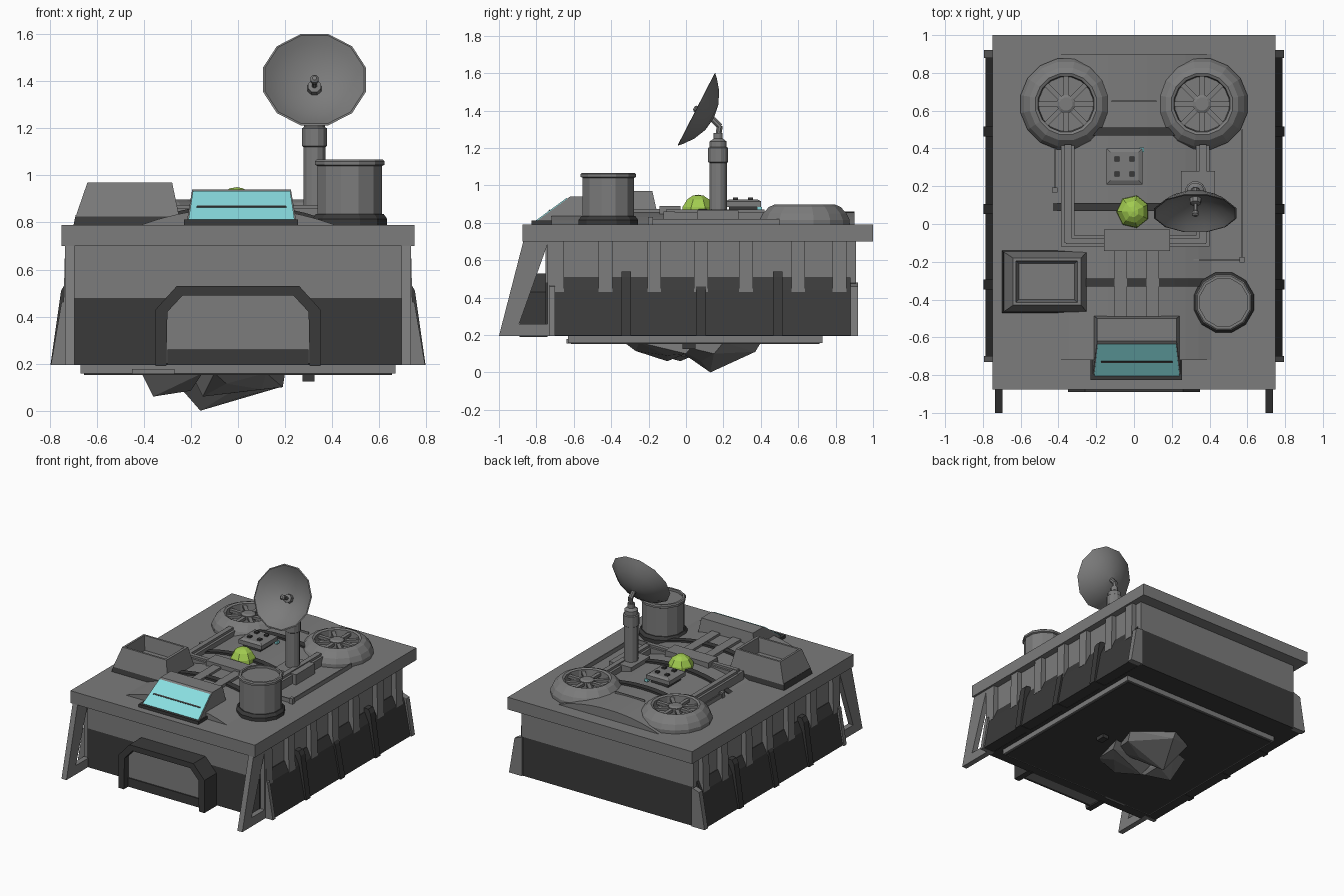
import bpy, bmesh, math
from mathutils import Vector


def material(name, rgb):
    m = bpy.data.materials.new(name)
    m.diffuse_color = (*rgb, 1)
    return m


GREY = material("hull grey", (0.2, 0.2, 0.2))
DARK = material("dark grey", (0.042, 0.042, 0.042))
CYAN = material("cyan glass", (0.25, 0.73, 0.75))
LIME = material("lime green", (0.36, 0.6, 0.08))


def finish(bm, name, mat):
    bmesh.ops.remove_doubles(bm, verts=bm.verts, dist=1e-5)
    bmesh.ops.recalc_face_normals(bm, faces=bm.faces)
    me = bpy.data.meshes.new(name)
    bm.to_mesh(me)
    bm.free()
    me.materials.append(mat)
    ob = bpy.data.objects.new(name, me)
    bpy.context.collection.objects.link(ob)
    return ob


def loft(name, rings, mat):
    """Skin between rings of equal point count, capping both ends."""
    bm = bmesh.new()
    vs = [[bm.verts.new(p) for p in r] for r in rings]
    n = len(vs[0])
    for a, b in zip(vs, vs[1:]):
        for i in range(n):
            bm.faces.new((a[i], a[(i + 1) % n], b[(i + 1) % n], b[i]))
    bm.faces.new(vs[0])
    bm.faces.new(vs[-1])
    return finish(bm, name, mat)


def rect(x0, x1, y0, y1, z):
    return [(x0, y0, z), (x1, y0, z), (x1, y1, z), (x0, y1, z)]


def box(name, x0, x1, y0, y1, z0, z1, mat=GREY):
    return loft(name, [rect(x0, x1, y0, y1, z0), rect(x0, x1, y0, y1, z1)], mat)


def prism_y(name, pts, y0, y1, mat):
    return loft(name, [[(x, y, z) for x, z in pts] for y in (y0, y1)], mat)


def prism_x(name, pts, x0, x1, mat):
    return loft(name, [[(x, y, z) for y, z in pts] for x in (x0, x1)], mat)


def lathe(name, origin, profile, n, mat, axis=(0, 0, 1), phase=0.5):
    """Turn (radius, height) pairs around an axis."""
    rot = Vector((0, 0, 1)).rotation_difference(Vector(axis))
    rings = []
    for r, h in profile:
        r = max(r, 0.0005)
        angles = [2 * math.pi * (i + phase) / n for i in range(n)]
        rings.append([Vector(origin) + rot @ Vector((r * math.cos(a), r * math.sin(a), h)) for a in angles])
    return loft(name, rings, mat)


# Main hull and roof slab
box("lower_hull", -0.7, 0.7, -0.75, 0.91, 0.195, 0.48, DARK)
box("upper_hull", -0.7, 0.7, -0.75, 0.91, 0.48, 0.7)
box("roof_slab", -0.75, 0.75, -0.875, 1.0, 0.7, 0.79)
box("belly_plate", -0.67, 0.67, -0.63, 0.73, 0.157, 0.195)
box("belly_underside", -0.655, 0.655, -0.615, 0.715, 0.152, 0.157, DARK)

# Sloped side skirts, ribs, pilasters and front struts
for s in (-1, 1):
    def sx(pts):
        return [(x * s, z) for x, z in pts]
    prism_y("side_skirt", sx([(0.69, 0.197), (0.785, 0.197), (0.738, 0.44), (0.705, 0.51), (0.69, 0.51)]), -0.7, 0.88, DARK)
    for y0, y1 in ((-0.73, -0.7), (0.88, 0.92)):
        prism_y("skirt_end", sx([(0.69, 0.195), (0.795, 0.195), (0.75, 0.46), (0.69, 0.48)]), y0, y1, GREY)
    for y, top in ((-0.32, 0.54), (0.08, 0.47), (0.49, 0.54)):
        prism_y("skirt_rib", sx([(0.69, 0.195), (0.797, 0.195), (0.752, top - 0.03), (0.735, top), (0.69, top)]), y - 0.026, y + 0.026, DARK)
    for y in (-0.69, -0.43, -0.17, 0.08, 0.32, 0.6, 0.82):
        prism_y("pilaster", sx([(0.69, 0.43), (0.742, 0.43), (0.735, 0.7), (0.69, 0.7)]), y - 0.037, y + 0.037, GREY)
    xa, xb = 0.695 * s, 0.735 * s
    prism_x("strut_slope", [(-1, 0.195), (-0.87, 0.7), (-0.735, 0.7), (-0.915, 0.195)], xa, xb, GREY)
    prism_x("strut_foot", [(-0.98, 0.195), (-0.7, 0.195), (-0.7, 0.26), (-0.97, 0.26)], xa, xb, GREY)
    box("strut_post", min(xa, xb), max(xa, xb), -0.74, -0.7, 0.195, 0.7)

# Front door in an arched surround
arch = [(-0.35, 0.19), (-0.35, 0.43), (-0.26, 0.53), (0.26, 0.53), (0.35, 0.43), (0.35, 0.19),
        (0.305, 0.19), (0.3, 0.42), (0.235, 0.49), (-0.235, 0.49), (-0.3, 0.42), (-0.305, 0.19)]
prism_y("door_surround", arch, -0.89, -0.74, DARK)
prism_y("door", [(-0.305, 0.2), (-0.3, 0.42), (-0.235, 0.49), (0.235, 0.49), (0.3, 0.42), (0.305, 0.2)], -0.84, -0.74, GREY)
box("door_sill", -0.3, 0.3, -0.848, -0.84, 0.195, 0.26, DARK)


# Low vaulted roof with dark ribs
def vault(h, w):
    xs = [w * (i / 6 - 1) for i in range(13)]
    return [(x, 0.79 + h * (1 - abs(x / w) ** 2.2)) for x in xs]


prism_y("roof_vault", vault(0.07, 0.41), -0.72, 0.9, GREY)
for y in (-0.31, 0.09, 0.49):
    prism_y("vault_rib", vault(0.085, 0.43), y - 0.022, y + 0.022, DARK)

# Fans with eight spokes
for x in (-0.36, 0.36):
    c = (x, 0.635, 0)
    lathe("fan_housing", c, [(0.245, 0.79), (0.245, 0.815), (0.228, 0.85), (0.195, 0.885), (0.165, 0.897),
                             (0.15, 0.89), (0.145, 0.84), (0, 0.84)], 16, GREY)
    lathe("fan_hub", c, [(0.05, 0.83), (0.05, 0.885), (0.035, 0.893)], 12, GREY)
    for i in range(4):
        ob = box("fan_spokes", -0.155, 0.155, -0.013, 0.013, 0.86, 0.88)
        ob.location = c
        ob.rotation_euler.z = i * math.pi / 4 

# Storage tank
lathe("tank_base", (0.475, -0.415, 0), [(0.165, 0.79), (0.165, 0.815), (0.15, 0.835)], 12, DARK)
lathe("tank", (0.475, -0.415, 0), [(0.143, 0.8), (0.143, 1.04), (0.153, 1.045), (0.153, 1.06), (0.145, 1.067),
                                  (0.13, 1.067), (0.13, 1.05)], 12, GREY)

# Open hopper
loft("hopper_base", [rect(-0.7, -0.24, -0.472, -0.14, 0.785), rect(-0.69, -0.25, -0.46, -0.15, 0.832)], DARK)
loft("hopper", [rect(-0.69, -0.25, -0.465, -0.148, 0.825), rect(-0.64, -0.28, -0.43, -0.18, 0.97),
                rect(-0.625, -0.3, -0.415, -0.195, 0.97), rect(-0.61, -0.315, -0.4, -0.21, 0.87)], GREY)

# Cockpit with slanted window
box("cockpit_tray", -0.23, 0.255, -0.825, -0.72, 0.785, 0.812, DARK)
loft("cockpit", [rect(-0.22, 0.25, -0.825, -0.48, 0.79), rect(-0.195, 0.225, -0.62, -0.5, 0.94)], GREY)


def glass_strip(name, t0, t1, w, lift, mat):
    rings = []
    for d in (-0.004, lift):
        ring = []
        for t, s in ((t0, -1), (t0, 1), (t1, 1), (t1, -1)):
            ring.append((0.015 + s * w * (1 - 0.1 * t), -0.825 + 0.205 * t - 0.59 * d, 0.79 + 0.15 * t + 0.81 * d))
        rings.append(ring)
    loft(name, rings, mat)


glass_strip("window", 0.04, 0.93, 0.228, 0.005, CYAN)
glass_strip("window_slit", 0.46, 0.5, 0.2, 0.008, DARK)

# Roof ducts and central junction
for x in (-0.35, 0.365):
    box("side_duct", x - 0.036, x + 0.036, -0.12, 0.42, 0.79, 0.855)
    box("side_duct_top", x - 0.018, x + 0.018, -0.1, 0.42, 0.855, 0.872)
box("cross_duct", -0.386, 0.4, -0.12, -0.06, 0.79, 0.86)
box("cross_duct_top", -0.36, 0.38, -0.105, -0.075, 0.86, 0.875)
for x in (-0.07, 0.1):
    box("front_duct", x - 0.033, x + 0.033, -0.49, -0.14, 0.79, 0.875)
box("junction", -0.16, 0.19, -0.142, -0.03, 0.8, 0.89)

# Thin cables with end clips
for x0, x1, y0, y1 in ((0.568, 0.576, -0.19, 0.5), (0.16, 0.576, -0.194, -0.186), (-0.24, -0.08, -0.194, -0.186),
                       (-0.424, -0.416, 0.18, 0.45), (-0.12, 0.12, 0.646, 0.654)):
    box("cable", x0, x1, y0, y1, 0.785, 0.87 if y0 > 0.6 else 0.82)
for x, y in ((0.572, -0.19), (0.16, -0.19), (-0.24, -0.19), (-0.42, 0.18)):
    box("cable_clip", x - 0.014, x + 0.014, y - 0.014, y + 0.014, 0.785, 0.83)

# Control box and crystal
box("control_stem", -0.12, 0.02, 0.23, 0.38, 0.84, 0.9, DARK)
loft("control_box", [rect(-0.145, 0.045, 0.21, 0.4, 0.885), rect(-0.145, 0.045, 0.21, 0.4, 0.915),
                     rect(-0.125, 0.025, 0.23, 0.38, 0.925)], GREY)
for x in (-0.09, -0.01):
    for y in (0.265, 0.345):
        box("control_bolt", x - 0.013, x + 0.013, y - 0.013, y + 0.013, 0.92, 0.936, DARK)
box("control_lamp", 0.03, 0.052, 0.38, 0.405, 0.865, 0.885, CYAN)
lathe("crystal", (-0.005, 0.065, 0), [(0.09, 0.84), (0.085, 0.885), (0.06, 0.925), (0.03, 0.945), (0, 0.95)], 7, LIME)

# Mast, arm and dish
box("mast_plinth", 0.25, 0.43, 0.06, 0.28, 0.79, 0.865)
lathe("mast", (0.325, 0.172, 0), [(0.048, 0.8), (0.048, 1.12), (0.055, 1.125), (0.055, 1.2), (0.047, 1.205),
                                  (0.047, 1.235), (0.025, 1.25), (0.025, 1.28)], 12, GREY)
lathe("dish_arm_lower", (0.325, 0.172, 1.26), [(0.017, 0), (0.017, 0.06)], 8, GREY, (0, 0.15, 1))
lathe("dish_arm_upper", (0.325, 0.182, 1.315), [(0.017, 0), (0.017, 0.055)], 8, GREY, (0, -0.7, 0.7))
aim = (0, -0.89, 0.457)
rim = (0.325, 0.06, 1.405)
dish = lathe("dish", rim, [(0, -0.1), (0.08, -0.088), (0.15, -0.057), (0.2, -0.02), (0.226, 0.004),
                           (0.218, 0.006), (0.19, -0.017), (0.145, -0.046), (0.075, -0.075), (0, -0.086)], 12, GREY, aim)
lathe("dish_feed", rim, [(0.032, -0.09), (0.03, -0.055), (0.012, -0.05), (0.012, -0.01), (0.019, -0.005),
                         (0.019, 0.012), (0.01, 0.02)], 8, GREY, aim)
bpy.context.view_layer.objects.active = dish
dish.select_set(True)
bpy.ops.object.shade_smooth_by_angle(angle=math.radians(35))


# Broken rock clinging to the belly
def hull(name, pts, mat=GREY):
    bm = bmesh.new()
    for p in pts:
        bm.verts.new(p)
    bmesh.ops.convex_hull(bm, input=bm.verts)
    finish(bm, name, mat)


hull("rock_main", [(-0.3, 0.0, 0.16), (-0.16, 0.13, 0.0), (0.02, 0.08, 0.06), (0.18, 0.15, 0.1), (0.2, 0.2, 0.16),
                   (-0.05, 0.4, 0.16), (-0.05, 0.37, 0.11), (0.1, -0.1, 0.16), (-0.25, 0.3, 0.16)])
hull("rock_side", [(-0.41, -0.08, 0.16), (-0.36, -0.03, 0.06), (-0.2, 0.03, 0.09), (-0.15, -0.25, 0.16),
                   (-0.2, 0.2, 0.16), (-0.2, -0.12, 0.085), (-0.35, 0.15, 0.16)])
hull("rock_front", [(-0.1, -0.33, 0.16), (-0.05, -0.27, 0.115), (0.1, -0.1, 0.09), (-0.15, -0.1, 0.06), (0.19, 0, 0.1),
                    (0.2, 0.05, 0.16), (-0.2, 0, 0.16), (0.12, -0.25, 0.16)])
box("belly_hatch", -0.45, -0.27, -0.64, -0.56, 0.155, 0.178)
box("belly_sensor", 0.275, 0.325, -0.02, 0.05, 0.125, 0.155, DARK)
